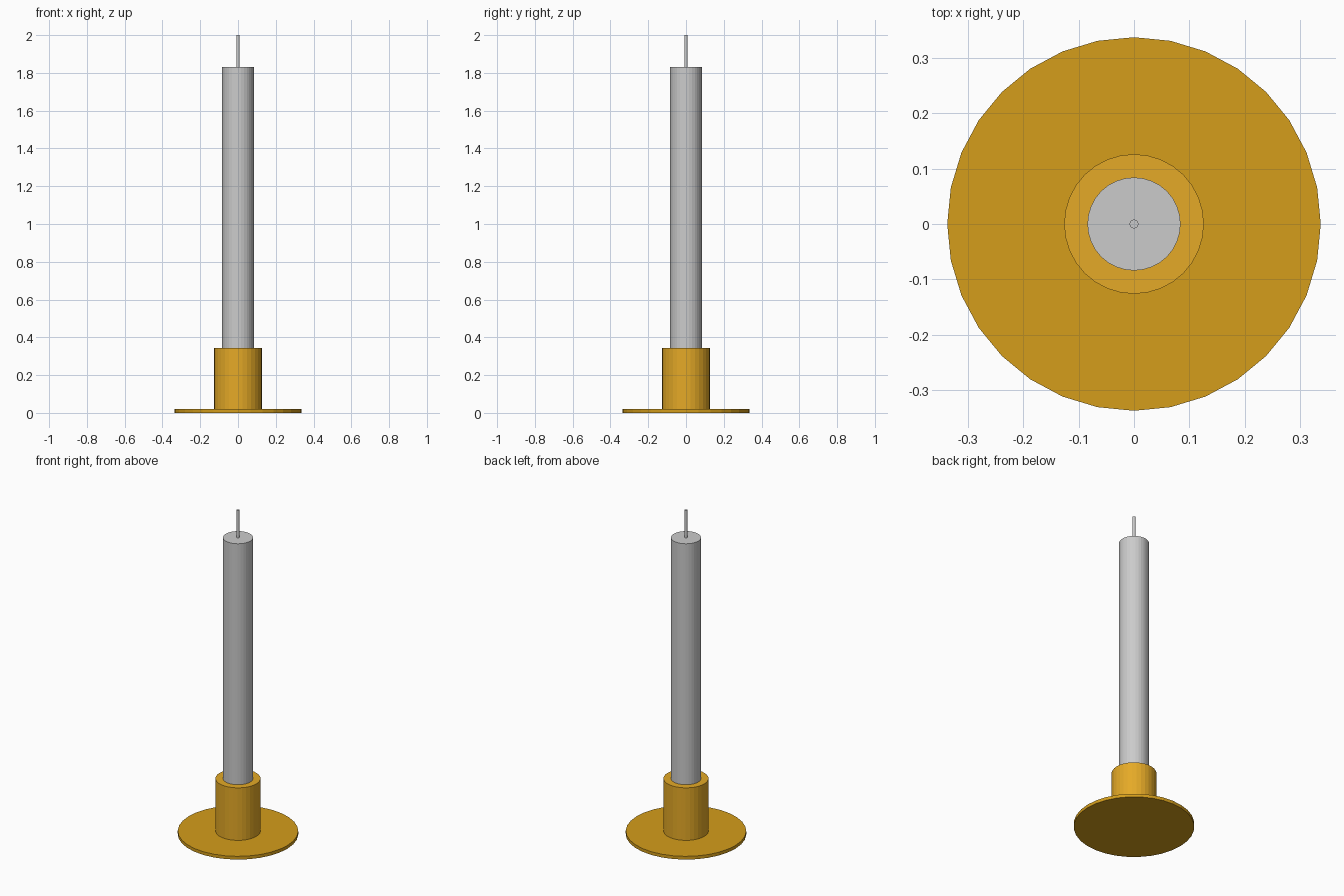
import bpy

if "Cube" in bpy.data.objects:
    bpy.data.objects.remove(bpy.data.objects["Cube"])

SIDES = 32


def make_material(name, color):
    mat = bpy.data.materials.new(name)
    mat.diffuse_color = (*color, 1)
    mat.use_nodes = True
    mat.node_tree.nodes["Principled BSDF"].inputs["Base Color"].default_value = mat.diffuse_color
    return mat


dark_gold = make_material("dark_gold", (0.66, 0.34, 0.011))
light_gold = make_material("light_gold", (0.78, 0.40, 0.02))


def cylinder(name, radius, z0, z1, material=None):
    """Upright flat-sided cylinder between two heights."""
    bpy.ops.mesh.primitive_cylinder_add(
        vertices=SIDES, radius=radius, depth=z1 - z0,
        location=(0, 0, (z0 + z1) / 2))
    obj = bpy.context.object
    obj.name = name
    if material:
        obj.data.materials.append(material)
    return obj


# Holder: wide drip plate and candle cup
cylinder("base_plate", 0.337, 0.0, 0.02, dark_gold)
cylinder("candle_cup", 0.126, 0.02, 0.344, light_gold)

# Candle and wick
cylinder("candle", 0.084, 0.344, 1.83)
cylinder("wick", 0.008, 1.83, 2.0)
